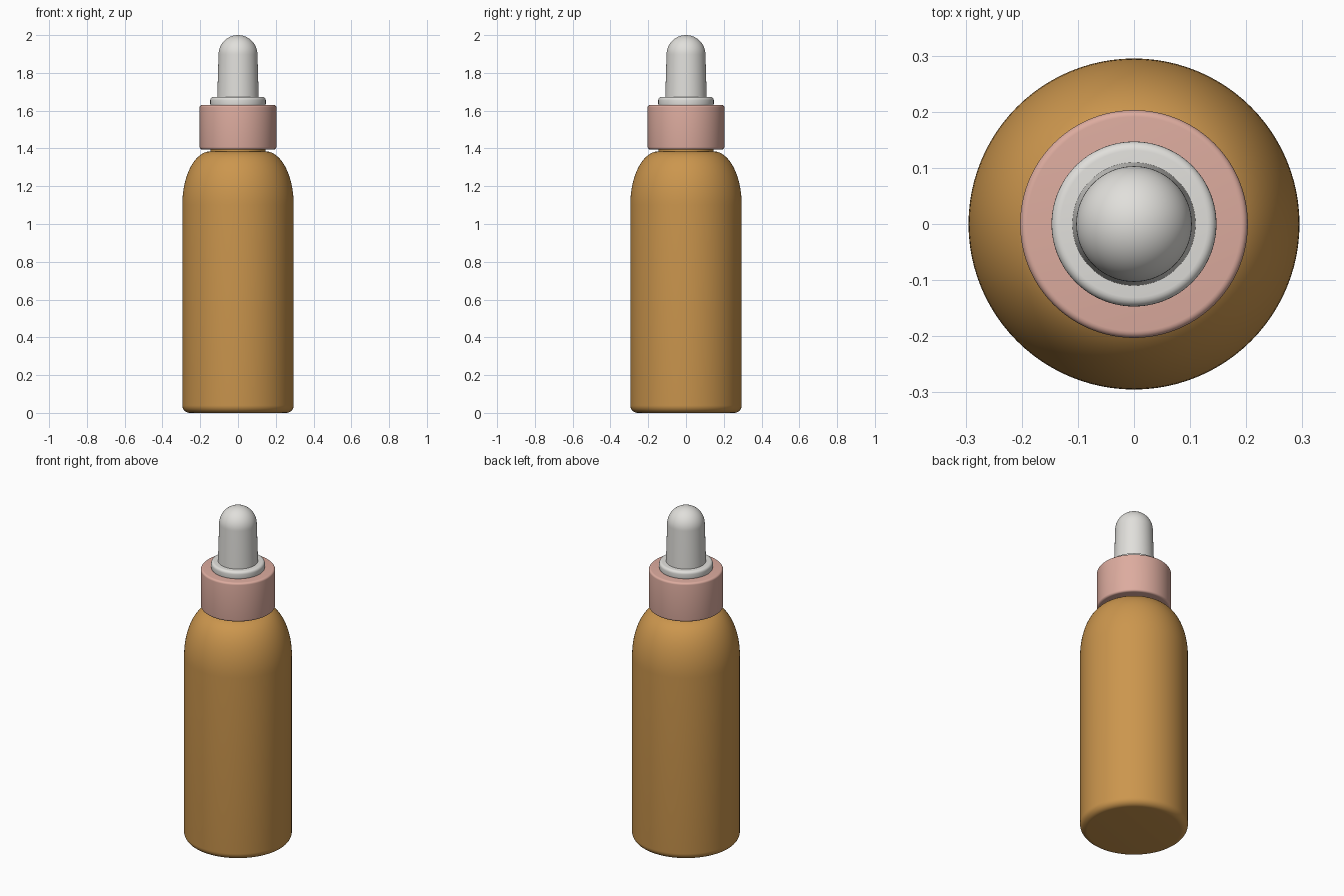
import bpy, bmesh, math

cube = bpy.data.objects.get("Cube")
if cube:
    bpy.data.objects.remove(cube, do_unlink=True)

SIDES = 96


def material(name, colour):
    mat = bpy.data.materials.new(name)
    mat.use_nodes = True
    mat.diffuse_color = (*colour, 1)
    bsdf = mat.node_tree.nodes["Principled BSDF"]
    bsdf.inputs["Base Color"].default_value = (*colour, 1)
    bsdf.inputs["Roughness"].default_value = 0.5
    return mat


def arc(cx, cz, rx, rz, start, end, steps=8):
    """Points of an elliptical arc in the profile plane, angles in degrees."""
    pts = []
    for i in range(steps + 1):
        a = math.radians(start + (end - start) * i / steps)
        pts.append((cx + rx * math.cos(a), cz + rz * math.sin(a)))
    return pts


def lathe(name, profile, mat):
    """Spin a (radius, height) profile, bottom to top, around the z axis."""
    bm = bmesh.new()
    verts = [bm.verts.new((r, 0, z)) for r, z in profile]
    edges = [bm.edges.new(pair) for pair in zip(verts, verts[1:])]
    bmesh.ops.spin(bm, geom=verts + edges, axis=(0, 0, 1), cent=(0, 0, 0),
                   angle=math.tau, steps=SIDES, use_duplicate=False)
    bmesh.ops.remove_doubles(bm, verts=bm.verts, dist=1e-5)
    bmesh.ops.recalc_face_normals(bm, faces=bm.faces)
    mesh = bpy.data.meshes.new(name)
    bm.to_mesh(mesh)
    bm.free()
    mesh.materials.append(mat)
    obj = bpy.data.objects.new(name, mesh)
    bpy.context.collection.objects.link(obj)
    bpy.ops.object.select_all(action="DESELECT")
    obj.select_set(True)
    bpy.context.view_layer.objects.active = obj
    bpy.ops.object.shade_smooth_by_angle(angle=math.radians(35))
    return obj


def rounded_disc(radius, bottom, top, bevel):
    """Profile of a solid disc with rounded rims."""
    return ([(0, bottom)]
            + arc(radius - bevel, bottom + bevel, bevel, bevel, -90, 0, 5)
            + arc(radius - bevel, top - bevel, bevel, bevel, 0, 90, 5)
            + [(0, top)])


amber = material("amber glass", (0.60, 0.305, 0.075))
pink = material("rose cap", (0.72, 0.41, 0.345))
rubber = material("pale grey rubber", (0.75, 0.74, 0.71))

# Bottle: rounded foot, straight wall, domed shoulder and short neck
lathe("bottle",
      [(0, 0)]
      + arc(0.255, 0.04, 0.04, 0.04, -90, 0)
      + arc(0.145, 1.10, 0.15, 0.285, 0, 90, 20)
      + [(0.145, 1.42), (0, 1.42)], amber)

# Screw cap
lathe("cap", rounded_disc(0.203, 1.395, 1.63, 0.012), pink)

# Dropper: flange under the squeeze bulb
lathe("dropper_flange", rounded_disc(0.147, 1.62, 1.672, 0.016), rubber)
lathe("dropper_bulb",
      [(0, 1.66), (0.110, 1.66)]
      + arc(0, 1.897, 0.103, 0.103, 0, 90, 16), rubber)
